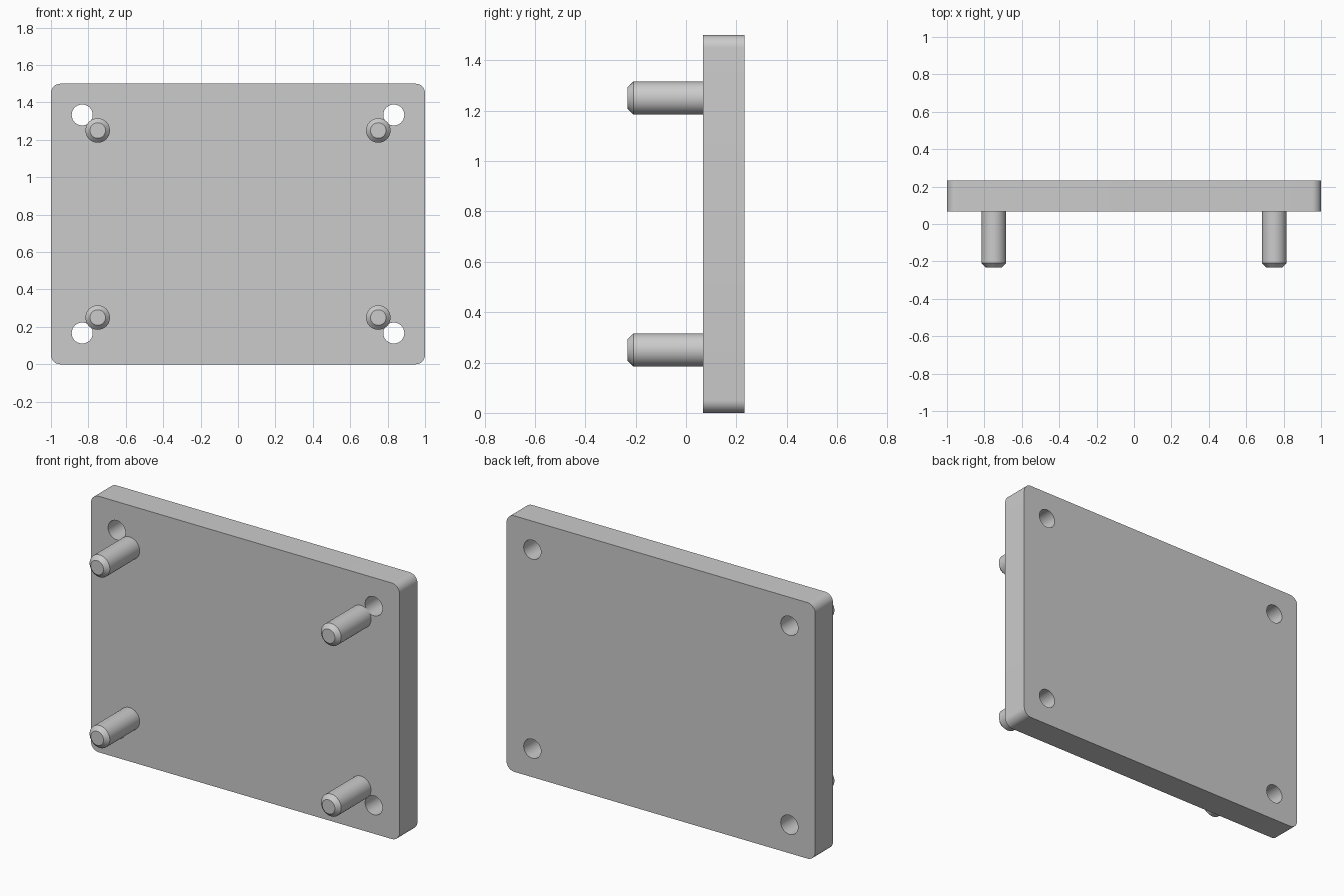
import bpy, bmesh
from math import radians
from mathutils import Matrix

if "Cube" in bpy.data.objects:
    bpy.data.objects.remove(bpy.data.objects["Cube"])

FRONT, BACK, TIP = 0.067, 0.233, -0.233


def finish(name, bm):
    bmesh.ops.recalc_face_normals(bm, faces=bm.faces)
    mesh = bpy.data.meshes.new(name)
    bm.to_mesh(mesh)
    bm.free()
    ob = bpy.data.objects.new(name, mesh)
    bpy.context.collection.objects.link(ob)
    return ob


def select(ob):
    bpy.ops.object.select_all(action='DESELECT')
    ob.select_set(True)
    bpy.context.view_layer.objects.active = ob


def smooth(ob):
    select(ob)
    bpy.ops.object.shade_smooth_by_angle(angle=radians(30))


def rod(bm, x, z, r, y0, y1):
    # cylinder lying along y
    m = Matrix.Translation((x, (y0 + y1) / 2, z)) @ Matrix.Rotation(radians(90), 4, 'X')
    bmesh.ops.create_cone(bm, cap_ends=True, segments=48, radius1=r, radius2=r,
                          depth=y1 - y0, matrix=m)


# Plate with rounded corners
bm = bmesh.new()
bmesh.ops.create_cube(bm, size=1, matrix=Matrix.Translation((0, (FRONT + BACK) / 2, 0.75))
                      @ Matrix.Diagonal((2, BACK - FRONT, 1.5, 1)))
corners = [e for e in bm.edges if abs(e.verts[0].co.y - e.verts[1].co.y) > 0.1]
bmesh.ops.bevel(bm, geom=corners, offset=0.05, segments=10, profile=0.5, affect='EDGES')
plate = finish("plate", bm)

# Corner screw holes
bm = bmesh.new()
for x in (-0.833, 0.833):
    for z in (0.167, 1.333):
        rod(bm, x, z, 0.056, FRONT - 0.1, BACK + 0.1)
cutter = finish("hole_cutter", bm)
cutter.hide_render = True
cut = plate.modifiers.new("holes", 'BOOLEAN')
cut.operation, cut.solver, cut.object = 'DIFFERENCE', 'EXACT', cutter
select(plate)
bpy.ops.object.modifier_apply(modifier=cut.name)
bpy.data.objects.remove(cutter)
smooth(plate)

# Chamfered pins on the front face
for side, x in (("left", -0.75), ("right", 0.75)):
    for level, z in (("lower", 0.25), ("upper", 1.25)):
        bm = bmesh.new()
        rod(bm, x, z, 0.0655, TIP, FRONT)
        rim = [e for e in bm.edges if all(v.co.y < TIP + 0.01 for v in e.verts)]
        bmesh.ops.bevel(bm, geom=rim, offset=0.024, segments=1, affect='EDGES')
        smooth(finish(f"{level}_{side}_pin", bm))
